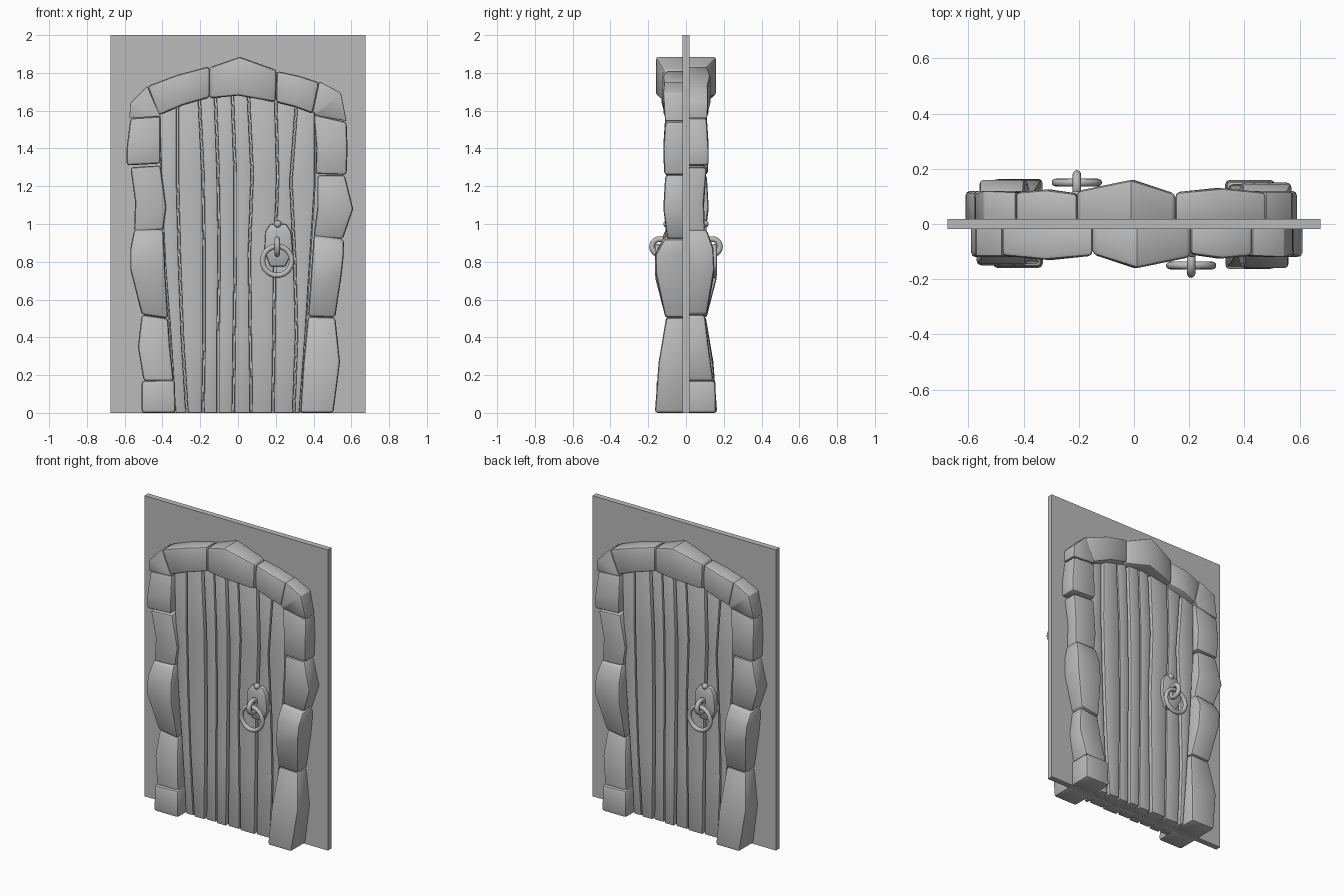
import bpy, bmesh, math
from mathutils import Matrix

cube = bpy.data.objects.get("Cube")
if cube:
    bpy.data.objects.remove(cube, do_unlink=True)

# One plain grey for everything
grey = bpy.data.materials.new("plain_grey")
grey.use_nodes = True
COLOUR = (0.5, 0.5, 0.5, 1)
grey.diffuse_color = COLOUR
grey.node_tree.nodes["Principled BSDF"].inputs["Base Color"].default_value = COLOUR

HALF_TURN = Matrix.Rotation(math.pi, 4, "Z")


def finish(obj, name):
    """Name, colour and shade a part, then repeat it on the rear side."""
    obj.name = "front_" + name
    obj.data.name = name
    obj.data.materials.append(grey)
    bpy.ops.object.select_all(action="DESELECT")
    obj.select_set(True)
    bpy.context.view_layer.objects.active = obj
    bpy.ops.object.shade_smooth_by_angle(angle=math.radians(35))
    rear = bpy.data.objects.new("back_" + name, obj.data)
    bpy.context.collection.objects.link(rear)
    rear.matrix_world = HALF_TURN @ obj.matrix_world


def loft(name, rows, bevel, back=0.0):
    """Solid through rows of (x1, z1, x2, z2, depth), with soft edges."""
    bm = bmesh.new()
    rings = []
    for x1, z1, x2, z2, depth in rows:
        corners = ((x1, back, z1), (x1, -depth, z1), (x2, -depth, z2), (x2, back, z2))
        rings.append([bm.verts.new(c) for c in corners])
    for low, high in zip(rings, rings[1:]):
        for i in range(4):
            j = (i + 1) % 4
            bm.faces.new((low[i], low[j], high[j], high[i]))
    bm.faces.new(rings[0])
    bm.faces.new(rings[-1])
    bmesh.ops.recalc_face_normals(bm, faces=bm.faces)
    sharp = [e for e in bm.edges if e.calc_face_angle(0) > 0.7]
    bmesh.ops.bevel(bm, geom=sharp, offset=bevel, segments=2, profile=0.5,
                    affect="EDGES", clamp_overlap=True)
    mesh = bpy.data.meshes.new(name)
    bm.to_mesh(mesh)
    bm.free()
    obj = bpy.data.objects.new(name, mesh)
    bpy.context.collection.objects.link(obj)
    finish(obj, name)


def torus(name, location, rotation, major, minor):
    bpy.ops.mesh.primitive_torus_add(location=location, rotation=rotation,
                                     major_radius=major, minor_radius=minor,
                                     major_segments=32, minor_segments=12)
    bpy.context.view_layer.update()
    finish(bpy.context.object, name)


# Wall panel shared by both sides
bpy.ops.mesh.primitive_cube_add(size=1, location=(0, 0, 1))
panel = bpy.context.object
panel.name = "wall_panel"
panel.scale = (1.35, 0.038, 2)
panel.data.materials.append(grey)

# Stones of the right-hand column, bottom to top
right_column = [
    [(-.51, 0, -.33, 0, .16), (-.51, .17, -.335, .175, .155)],
    [(-.5, .17, -.34, .17, .145), (-.53, .35, -.36, .35, .12), (-.51, .52, -.37, .5, .1)],
    [(-.51, .52, -.37, .5, .11), (-.57, .76, -.385, .74, .15),
     (-.57, .87, -.39, .87, .145), (-.55, .97, -.395, .97, .11)],
    [(-.55, .96, -.395, .97, .1), (-.545, 1.12, -.38, 1.09, .095), (-.57, 1.3, -.41, 1.31, .11)],
    [(-.59, 1.31, -.41, 1.32, .12), (-.59, 1.4, -.41, 1.42, .12), (-.57, 1.56, -.41, 1.57, .11)],
]

# Stones of the left-hand column, bottom to top
left_column = [
    [(.33, 0, .505, 0, .165), (.345, .25, .54, .27, .145), (.37, .51, .515, .505, .105)],
    [(.37, .51, .515, .505, .11), (.385, .7, .55, .74, .16),
     (.395, .85, .56, .84, .16), (.4, .94, .56, .92, .115)],
    [(.4, .93, .555, .92, .1), (.42, 1.09, .61, 1.08, .12), (.42, 1.26, .565, 1.26, .11)],
    [(.41, 1.265, .575, 1.26, .115), (.415, 1.4, .58, 1.4, .12), (.4, 1.58, .575, 1.54, .11)],
]

# Arch stones, each row running from the outer edge to the inner edge
arch = [
    [(-.575, 1.56, -.41, 1.57, .11), (-.57, 1.64, -.415, 1.58, .115), (-.48, 1.73, -.42, 1.58, .115)],
    [(-.48, 1.73, -.42, 1.575, .115), (-.32, 1.79, -.29, 1.63, .13), (-.15, 1.835, -.15, 1.67, .115)],
    [(-.15, 1.83, -.15, 1.665, .11), (.01, 1.885, 0, 1.68, .16), (.205, 1.815, .2, 1.645, .12)],
    [(.205, 1.81, .2, 1.645, .11), (.32, 1.785, .3, 1.62, .125), (.43, 1.75, .395, 1.585, .115)],
    [(.43, 1.755, .395, 1.59, .115), (.545, 1.695, .41, 1.585, .12), (.575, 1.545, .405, 1.575, .11)],
]

for group, stones in (("right_stone", right_column), ("left_stone", left_column),
                      ("arch_stone", arch)):
    for number, rows in enumerate(stones, 1):
        loft(f"{group}_{number}", rows, 0.016)

# Wavy seams between the door boards, at equal steps from bottom to top
seams = [
    (-.335, -.36, -.39, -.41, -.42),
    (-.27, -.295, -.31, -.32, -.32),
    (-.185, -.18, -.18, -.185, -.205),
    (-.105, -.105, -.1, -.105, -.12),
    (-.025, -.02, -.015, -.015, -.03),
    (.07, .065, .06, .075, .055),
    (.185, .19, .195, .21, .2),
    (.295, .31, .3, .28, .31),
    (.33, .36, .385, .41, .41),
]


def board(name, seam_a, seam_b, gap, depth, bevel):
    rows = []
    for step, (a, b) in enumerate(zip(seam_a, seam_b)):
        top_a, top_b = (1.69 - 0.6 * s[-1] ** 2 for s in (seam_a, seam_b))
        rows.append((a + gap, top_a * step / 4, b - gap, top_b * step / 4, depth))
    loft(name, rows, bevel)


for i, (a, b) in enumerate(zip(seams, seams[1:])):
    board(f"door_board_{i + 1}", a, b, 0.006, 0.078 + 0.007 * (i % 2), 0.006)
    board(f"door_backing_{i + 1}", a, b, 0, 0.055, 0.001)

# Handle: plate, stud, loop and hanging ring
loft("handle_plate", [(.17, .775, .25, .775, .1), (.14, .86, .29, .86, .11),
                      (.145, .96, .28, .96, .11), (.17, 1, .255, 1, .105)], 0.008, -0.06)
bpy.ops.mesh.primitive_uv_sphere_add(segments=16, ring_count=8, radius=0.02,
                                     location=(.21, -.1, 1))
bpy.context.view_layer.update()
finish(bpy.context.object, "handle_stud")
torus("handle_loop", (.207, -.14, .88), (0, math.pi / 2, 0), 0.04, 0.015)
torus("handle_ring", (.207, -.15, .805), (math.pi / 2, 0, 0), 0.077, 0.014)
